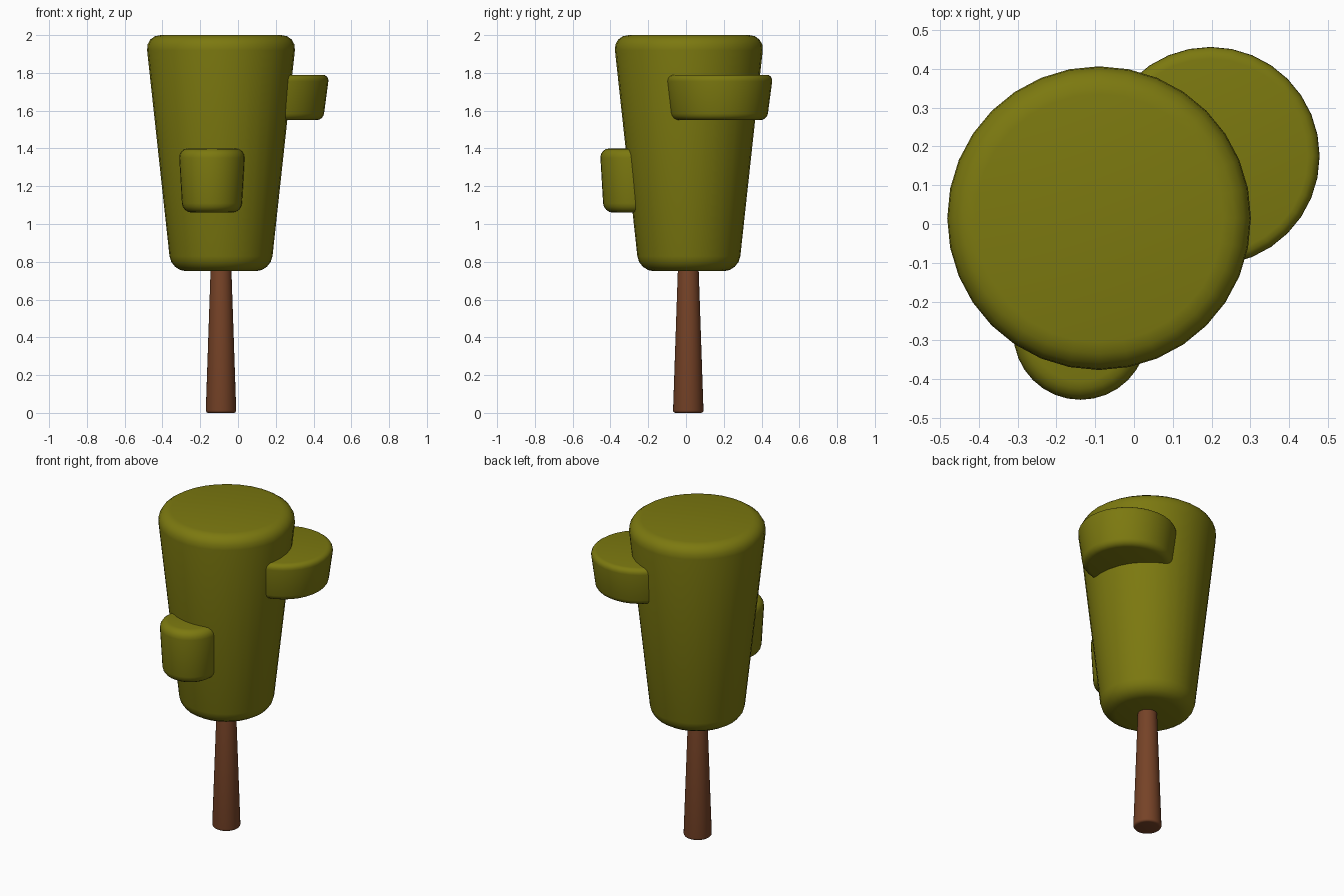
import bpy, bmesh, math
from mathutils import Matrix

if "Cube" in bpy.data.objects:
    bpy.data.objects.remove(bpy.data.objects["Cube"])


def material(name, color):
    m = bpy.data.materials.new(name)
    m.diffuse_color = color
    m.use_nodes = True
    m.node_tree.nodes["Principled BSDF"].inputs["Base Color"].default_value = m.diffuse_color
    return m


def rounded_cone(name, x, y, z0, z1, r0, r1, bevel, mat, segs=4):
    """Vertical tapered cylinder with rounded top and bottom rims."""
    bm = bmesh.new()
    bmesh.ops.create_cone(bm, cap_ends=True, segments=32, radius1=r0,
                          radius2=r1, depth=z1 - z0,
                          matrix=Matrix.Translation((0, 0, (z1 - z0) / 2)))
    rims = [e for e in bm.edges
            if abs(e.verts[0].co.z - e.verts[1].co.z) < 1e-5]
    bmesh.ops.bevel(bm, geom=rims, offset=bevel, segments=segs,
                    profile=0.5, affect='EDGES')
    me = bpy.data.meshes.new(name)
    bm.to_mesh(me)
    bm.free()
    me.materials.append(mat)
    ob = bpy.data.objects.new(name, me)
    ob.location = (x, y, z0)
    bpy.context.collection.objects.link(ob)
    bpy.context.view_layer.objects.active = ob
    ob.select_set(True)
    bpy.ops.object.shade_smooth_by_angle(angle=math.radians(40))
    ob.select_set(False)
    return ob


leaf = material("leaf_green", (0.20, 0.19, 0.005, 1))
bark = material("bark_brown", (0.18, 0.055, 0.02, 1))

# Trunk, running a little way into the crown
rounded_cone("trunk", -0.09, 0.012, 0.0, 0.82, 0.081, 0.053, 0.014, bark)
# Main crown
rounded_cone("crown", -0.09, 0.015, 0.75, 2.0, 0.264, 0.40, 0.08, leaf)
# Wide leaf clump at the upper right
rounded_cone("right_leaf_clump", 0.197, 0.175, 1.55, 1.79, 0.254, 0.286, 0.035, leaf)
# Small leaf clump on the front
rounded_cone("front_leaf_clump", -0.138, -0.28, 1.06, 1.40, 0.156, 0.176, 0.05, leaf)
